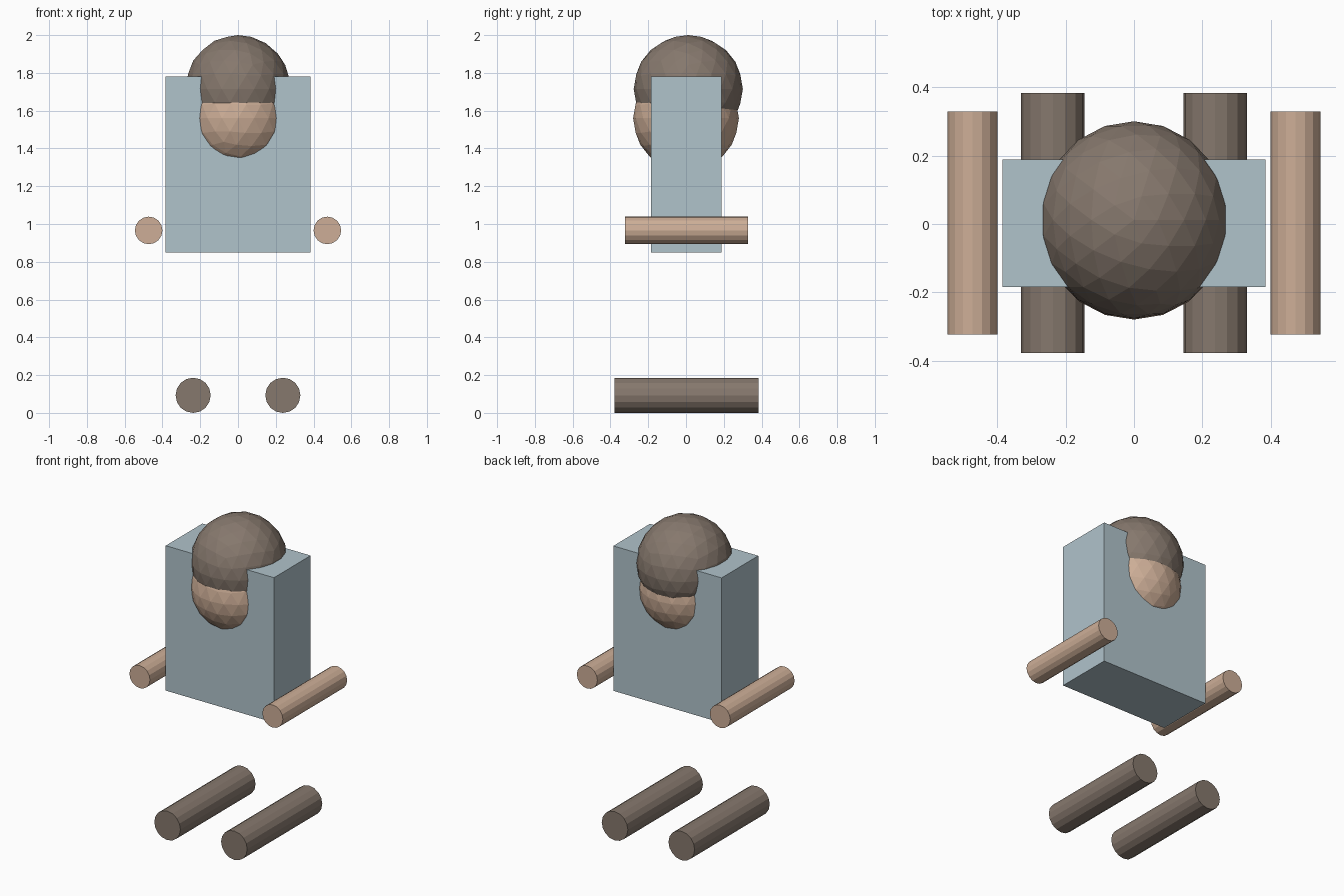
import bpy
from math import pi

cube = bpy.data.objects.get("Cube")
if cube:
    bpy.data.objects.remove(cube, do_unlink=True)


def material(name, r, g, b):
    mat = bpy.data.materials.new(name)
    mat.use_nodes = True
    mat.diffuse_color = (r, g, b, 1)
    mat.node_tree.nodes["Principled BSDF"].inputs["Base Color"].default_value = (r, g, b, 1)
    return mat


def finish(name, mat):
    obj = bpy.context.object
    obj.name = name
    obj.data.materials.append(mat)
    return obj


def ball(name, location, radii, mat):
    bpy.ops.mesh.primitive_ico_sphere_add(subdivisions=3, radius=1, location=location)
    finish(name, mat).scale = radii


def limb(name, x, z, radius, length, mat):
    bpy.ops.mesh.primitive_cylinder_add(vertices=16, radius=radius, depth=length,
                                        location=(x, 0.003, z), rotation=(pi / 2, 0, 0))
    finish(name, mat)


skin = material("skin", 0.61, 0.423, 0.309)
shirt = material("pale blue cloth", 0.434, 0.546, 0.597)
brown = material("dark brown", 0.238, 0.188, 0.153)

# Torso block
bpy.ops.mesh.primitive_cube_add(size=1, location=(0, 0.002, 1.314))
finish("torso", shirt).scale = (0.77, 0.373, 0.932)

# Head and the hair that caps it
ball("head", (0, 0, 1.56), (0.275, 0.28, 0.28), skin)
ball("hair", (0, 0.012, 1.715), (0.279, 0.289, 0.285), brown)

# Arms and legs, lying front to back
for side, sign in (("left", 1), ("right", -1)):
    limb(side + "_arm", sign * 0.473, 0.966, 0.073, 0.653, skin)
    limb(side + "_leg", sign * 0.2375, 0.093, 0.093, 0.763, brown)
